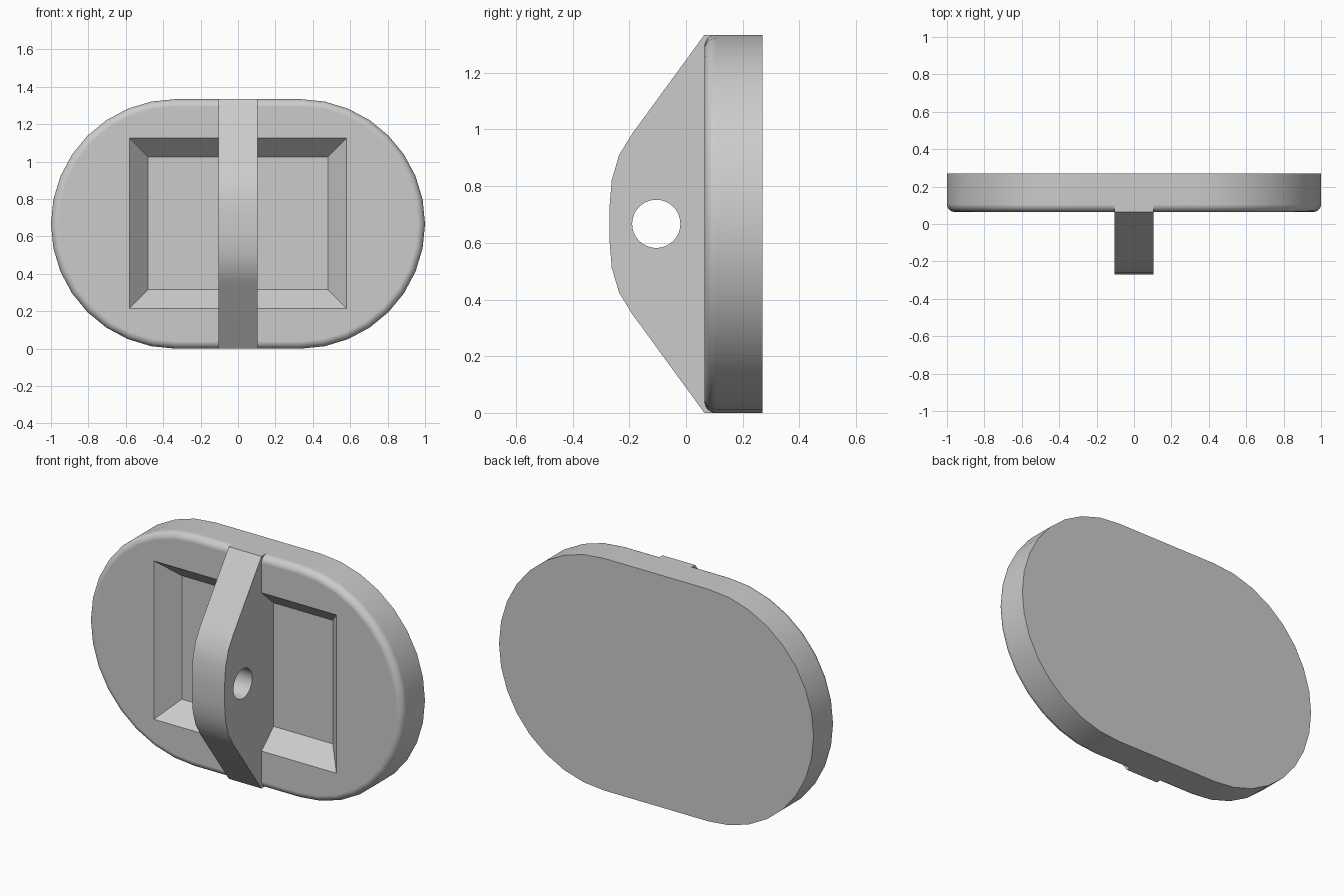
import bpy, bmesh
from math import sin, cos, pi, radians

cube = bpy.data.objects.get("Cube")
if cube:
    bpy.data.objects.remove(cube, do_unlink=True)

R = 0.667          # end radius, also the mid height
END = 0.333        # centre of each rounded end
FRONT, BACK = 0.065, 0.27
FILLET = 0.04

grey = bpy.data.materials.new("plain grey")
grey.use_nodes = True
grey.diffuse_color = (0.6, 0.6, 0.6, 1)
grey.node_tree.nodes["Principled BSDF"].inputs["Base Color"].default_value = (0.6, 0.6, 0.6, 1)


def loft(name, rings):
    """Solid through matching closed rings, capped at both ends."""
    bm = bmesh.new()
    loops = [[bm.verts.new(p) for p in ring] for ring in rings]
    n = len(loops[0])
    for a, b in zip(loops, loops[1:]):
        for i in range(n):
            j = (i + 1) % n
            bm.faces.new((a[i], a[j], b[j], b[i]))
    bm.faces.new(loops[0])
    bm.faces.new(loops[-1])
    bmesh.ops.recalc_face_normals(bm, faces=bm.faces)
    mesh = bpy.data.meshes.new(name)
    bm.to_mesh(mesh)
    bm.free()
    mesh.materials.append(grey)
    obj = bpy.data.objects.new(name, mesh)
    bpy.context.collection.objects.link(obj)
    return obj


def activate(obj):
    bpy.ops.object.select_all(action='DESELECT')
    obj.select_set(True)
    bpy.context.view_layer.objects.active = obj


def cut(obj, cutter):
    cutter.hide_render = True
    mod = obj.modifiers.new("cut", 'BOOLEAN')
    mod.operation = 'DIFFERENCE'
    mod.solver = 'EXACT'
    mod.object = cutter
    activate(obj)
    bpy.ops.object.modifier_apply(modifier=mod.name)
    bpy.data.objects.remove(cutter, do_unlink=True)


def finish(obj):
    activate(obj)
    bpy.ops.object.shade_smooth_by_angle(angle=radians(30))
    mod = obj.modifiers.new("flat large faces", 'WEIGHTED_NORMAL')
    mod.keep_sharp = True


def stadium(y, r, steps=16):
    pts = []
    for side, start in ((1, -pi / 2), (-1, pi / 2)):
        for i in range(steps + 1):
            a = start + pi * i / steps
            pts.append((side * END + r * cos(a), y, R + r * sin(a)))
    return pts


def rectangle(y, x, z):
    return [(sx * x, y, 0.67 + sz * z) for sx, sz in ((-1, -1), (1, -1), (1, 1), (-1, 1))]


# Rounded plate with a filleted front rim
rings = [stadium(BACK, R)]
for i in range(7):
    a = pi / 2 * i / 6
    rings.append(stadium(FRONT + FILLET * (1 - sin(a)), R - FILLET * (1 - cos(a))))
plate = loft("plate", rings)

# Pocket with sloping walls, widened slightly past the front face
DEPTH, SLOPE, OVER = 0.11, 0.1, 0.05
grow = SLOPE * OVER / DEPTH
pocket = loft("pocket_cutter", [rectangle(FRONT - OVER, 0.58 + grow, 0.455 + grow),
                                rectangle(FRONT + DEPTH, 0.48, 0.355)])
cut(plate, pocket)
finish(plate)

# Arched handle across the middle, sunk to the pocket floor
half = [(0.18, 0.56), (0.105, R), (FRONT, R), (-0.19, 0.318),
        (-0.236, 0.243), (-0.262, 0.155), (-0.27, 0.058)]
profile = [(y, R + h) for y, h in half] + [(y, R - h) for y, h in reversed(half)]
handle = loft("handle", [[(x, y, z) for y, z in profile] for x in (-0.104, 0.104)])

# Round hole through the handle
hole = loft("hole_cutter", [[(x, -0.105 + 0.085 * cos(2 * pi * i / 40),
                              R + 0.085 * sin(2 * pi * i / 40)) for i in range(40)]
                            for x in (-0.2, 0.2)])
cut(handle, hole)
finish(handle)
